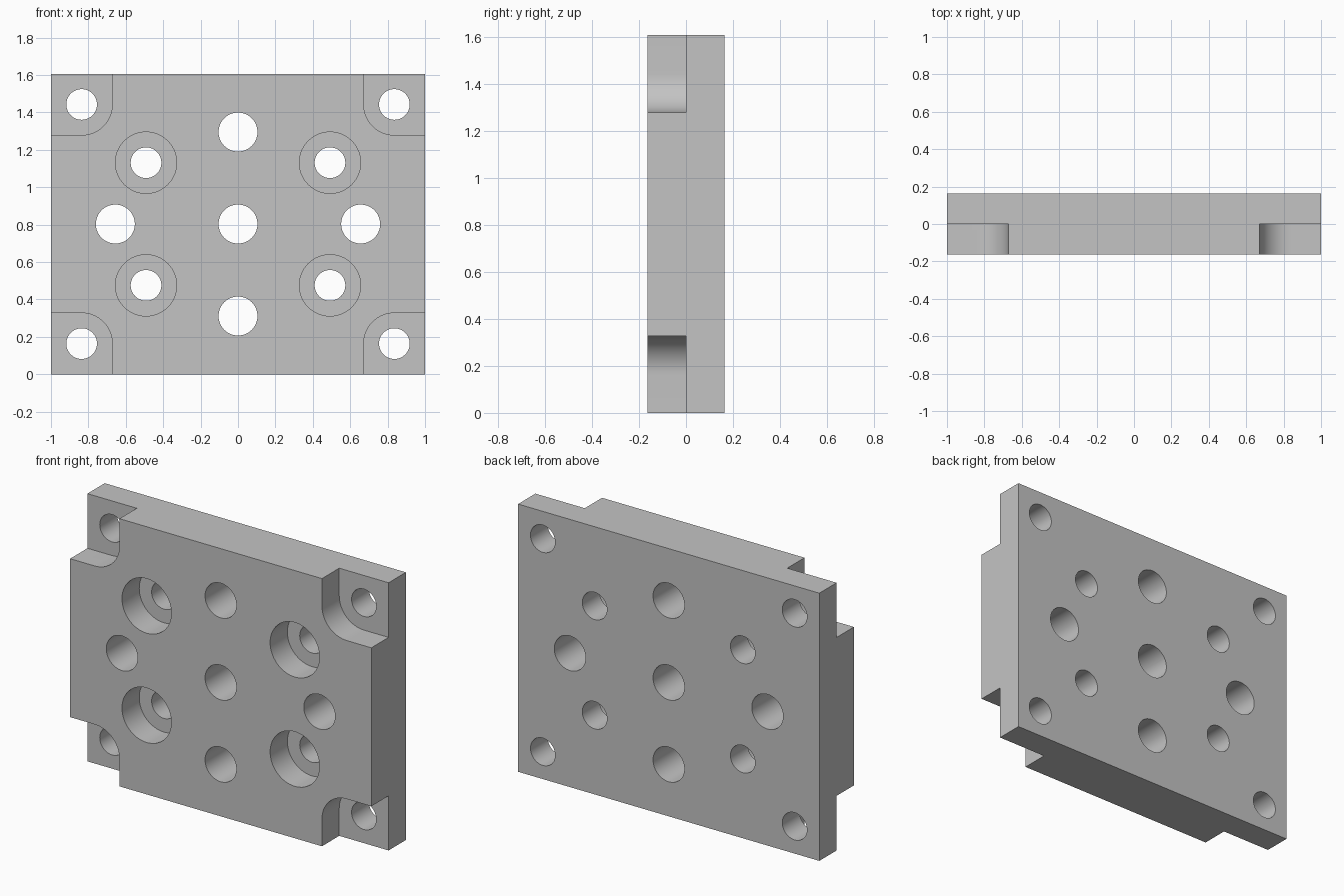
import bpy
import bmesh
from math import cos, sin, pi, radians
from mathutils import Vector

cube = bpy.data.objects.get("Cube")
if cube:
    bpy.data.objects.remove(cube, do_unlink=True)

U = 2 / 122                        # one design unit: the plate is 122 x 98 x 20
WIDTH, HEIGHT, DEPTH = 122 * U, 98 * U, 20 * U
MID = HEIGHT / 2
FRONT, BACK = -DEPTH / 2, DEPTH / 2
OVER = 0.1                         # cutters reach past the surface

grey = bpy.data.materials.new("plain grey")
grey.use_nodes = True
grey.diffuse_color = (0.55, 0.55, 0.55, 1)
grey.node_tree.nodes["Principled BSDF"].inputs["Base Color"].default_value = grey.diffuse_color


def prism(name, outline, y0, y1):
    """Extrude an outline of (x, z) points from y0 to y1."""
    bm = bmesh.new()
    face = bm.faces.new([bm.verts.new((x, y0, z)) for x, z in outline])
    moved = bmesh.ops.extrude_face_region(bm, geom=[face])["geom"]
    bmesh.ops.translate(bm, vec=Vector((0, y1 - y0, 0)),
                        verts=[v for v in moved if isinstance(v, bmesh.types.BMVert)])
    bmesh.ops.recalc_face_normals(bm, faces=bm.faces)
    mesh = bpy.data.meshes.new(name)
    bm.to_mesh(mesh)
    bm.free()
    mesh.materials.append(grey)
    obj = bpy.data.objects.new(name, mesh)
    bpy.context.collection.objects.link(obj)
    return obj


def circle(x, z, r, n=64):
    return [(x + r * cos(2 * pi * i / n), z + r * sin(2 * pi * i / n)) for i in range(n)]


def corner_outline(sx, sz):
    """Square notch over one plate corner, rounded on its inner corner."""
    cx, cz, r = 51 * U, 39 * U, 10 * U
    ox, oz = WIDTH / 2 + OVER, HEIGHT / 2 + OVER
    arc = [(cx - r * cos(a), cz - r * sin(a)) for a in (pi / 2 * i / 16 for i in range(17))]
    points = [(cx - r, oz)] + arc + [(ox, cz - r), (ox, oz)]
    return [(sx * x, MID + sz * z) for x, z in points]


# Plate body
w = WIDTH / 2
plate = prism("mounting_plate", [(-w, 0), (w, 0), (w, HEIGHT), (-w, HEIGHT)], FRONT, BACK)

cutters = []


def cut(name, outline, to_back):
    cutters.append(prism(name, outline, FRONT - OVER, BACK + OVER if to_back else 0))


# Corner notches and counterbored holes, with their bolt holes
for sx in (-1, 1):
    for sz in (-1, 1):
        cut("corner_notch_cutter", corner_outline(sx, sz), False)
        cut("corner_hole_cutter", circle(sx * 51 * U, MID + sz * 39 * U, 5 * U), True)
        bx, bz = sx * 30 * U, MID + sz * 20 * U
        cut("counterbore_cutter", circle(bx, bz, 10 * U), False)
        cut("bolt_hole_cutter", circle(bx, bz, 5 * U), True)

# Wide through holes in a cross
for x, z in ((0, 0), (-40, 0), (40, 0), (0, -30), (0, 30)):
    cut("wide_hole_cutter", circle(x * U, MID + z * U, 6.35 * U), True)

# Cut the plate, then drop the cutters
bpy.context.view_layer.objects.active = plate
for cutter in cutters:
    cutter.hide_render = True
    mod = plate.modifiers.new("cut", 'BOOLEAN')
    mod.operation = 'DIFFERENCE'
    mod.solver = 'EXACT'
    mod.object = cutter
    bpy.ops.object.modifier_apply(modifier=mod.name)
    bpy.data.objects.remove(cutter, do_unlink=True)

# Smooth hole walls, sharp rims
bpy.ops.object.select_all(action='DESELECT')
plate.select_set(True)
bpy.ops.object.shade_smooth_by_angle(angle=radians(30))
